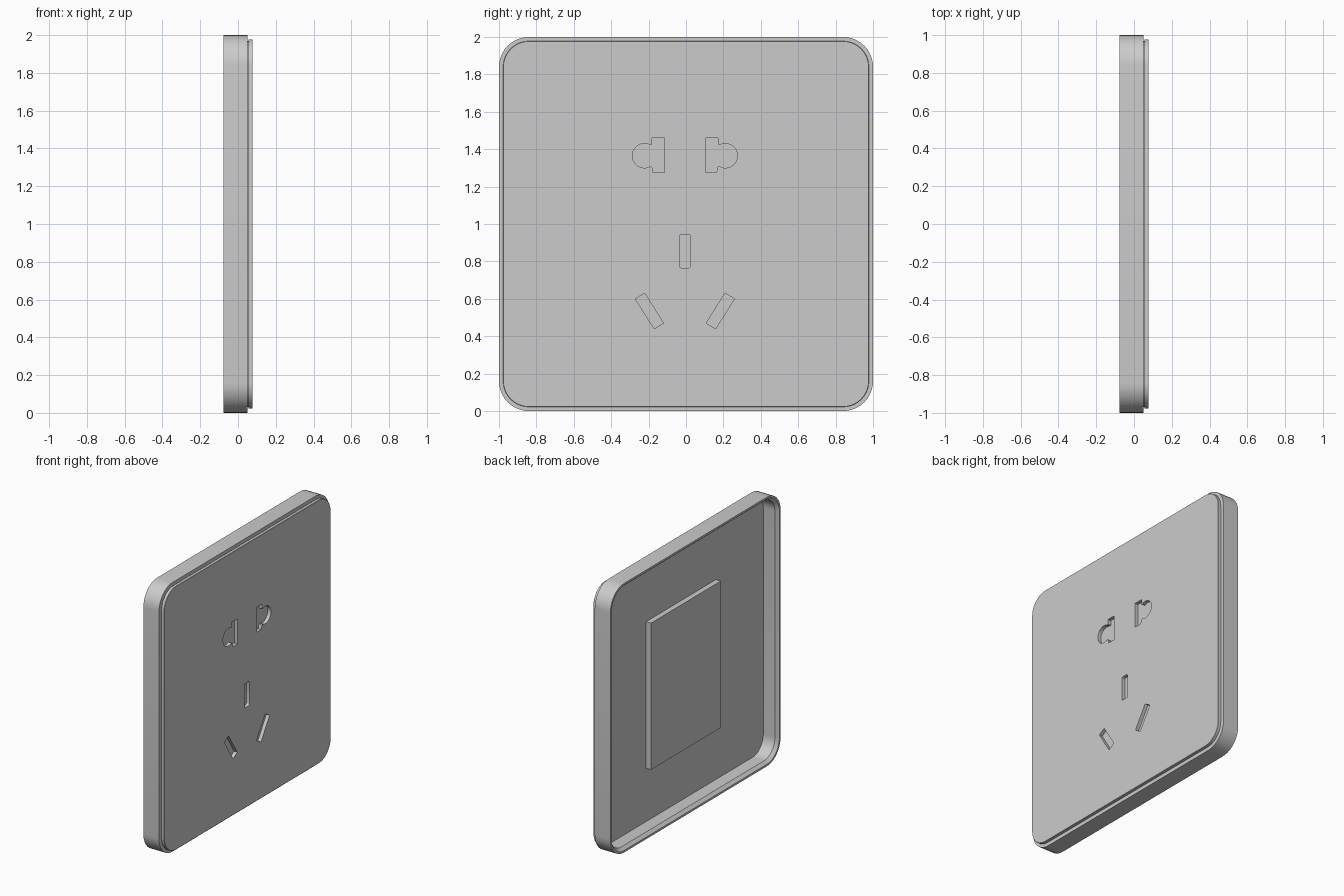
import bpy, bmesh
from math import cos, sin, pi, radians

cube = bpy.data.objects.get("Cube")
if cube:
    bpy.data.objects.remove(cube, do_unlink=True)

# One plain grey plastic
plastic = bpy.data.materials.new("grey_plastic")
plastic.use_nodes = True
grey = (0.6, 0.6, 0.6, 1)
plastic.diffuse_color = grey
plastic.node_tree.nodes["Principled BSDF"].inputs["Base Color"].default_value = grey


def rounded_rect(y0, y1, z0, z1, r, steps=10):
    """Outline in the y-z plane, counter-clockwise seen from +x."""
    corners = [(y1 - r, z1 - r, 0), (y0 + r, z1 - r, 1),
               (y0 + r, z0 + r, 2), (y1 - r, z0 + r, 3)]
    return [(cy + r * cos((q + i / steps) * pi / 2),
             cz + r * sin((q + i / steps) * pi / 2))
            for cy, cz, q in corners for i in range(steps + 1)]


def plate_outline(inset):
    return rounded_rect(inset - 1, 1 - inset, inset, 2 - inset, 0.16 - inset)


def loft(name, sections):
    """Skin a row of (x, outline) sections and cap both ends."""
    bm = bmesh.new()
    rings = [[bm.verts.new((x, y, z)) for y, z in outline] for x, outline in sections]
    for a, b in zip(rings, rings[1:]):
        for i in range(len(a)):
            j = (i + 1) % len(a)
            bm.faces.new((a[i], a[j], b[j], b[i]))
    bm.faces.new(rings[0][::-1])
    bm.faces.new(rings[-1])
    bmesh.ops.recalc_face_normals(bm, faces=bm.faces)
    mesh = bpy.data.meshes.new(name)
    bm.to_mesh(mesh)
    bm.free()
    mesh.materials.append(plastic)
    obj = bpy.data.objects.new(name, mesh)
    bpy.context.collection.objects.link(obj)
    return obj


def make_active(obj):
    bpy.ops.object.select_all(action="DESELECT")
    obj.select_set(True)
    bpy.context.view_layer.objects.active = obj


# Hollow housing: back recess, rim with inner chamfer, outer wall, front
housing = loft("housing", [(x, plate_outline(inset)) for x, inset in [
    (0.04, 0.035), (-0.055, 0.035), (-0.078, 0.015),
    (-0.078, 0), (0.05, 0), (0.05, 0.04)]])

# Front panel standing on a narrow neck that leaves a shadow gap
panel = loft("front_panel", [(x, plate_outline(inset)) for x, inset in [
    (0.045, 0.032), (0.056, 0.032), (0.056, 0.022), (0.076, 0.022), (0.078, 0.024)]])

# Raised block behind the sockets
block = [(-0.41, 0.43), (0.41, 0.43), (0.41, 1.52), (-0.41, 1.52)]
loft("rear_block", [(0.0, block), (0.045, block)])

# Socket openings, mirrored about the socket centre line
CENTRE = -0.006
arc = [(0.21 + 0.065 * cos(radians(a)), 1.365 + 0.065 * sin(radians(a)))
       for a in range(120, -121, -12)]
blade = [(0.104, 1.275), (0.104, 1.46), (0.17, 1.46), (0.17, 1.425)]
two_pin = blade + arc + [(0.17, 1.305), (0.163, 1.275)]
slanted = [(0.209, 0.63), (0.259, 0.6), (0.158, 0.44), (0.108, 0.47)]
openings = [rounded_rect(CENTRE - 0.029, CENTRE + 0.029, 0.765, 0.945, 0.012, 3)]
for shape in (two_pin, slanted):
    openings += [shape, [(2 * CENTRE - y, z) for y, z in reversed(shape)]]

for outline in openings:
    cutter = loft("slot_cutter", [(0.052, outline), (0.12, outline)])
    cutter.hide_render = True
    make_active(panel)
    cut = panel.modifiers.new("slot", "BOOLEAN")
    cut.operation = "DIFFERENCE"
    cut.solver = "EXACT"
    cut.object = cutter
    bpy.ops.object.modifier_apply(modifier=cut.name)
    bpy.data.objects.remove(cutter, do_unlink=True)

# Smooth the rounded corners, keep the edges crisp
for obj in (housing, panel):
    make_active(obj)
    bpy.ops.object.shade_smooth_by_angle(angle=radians(30))
